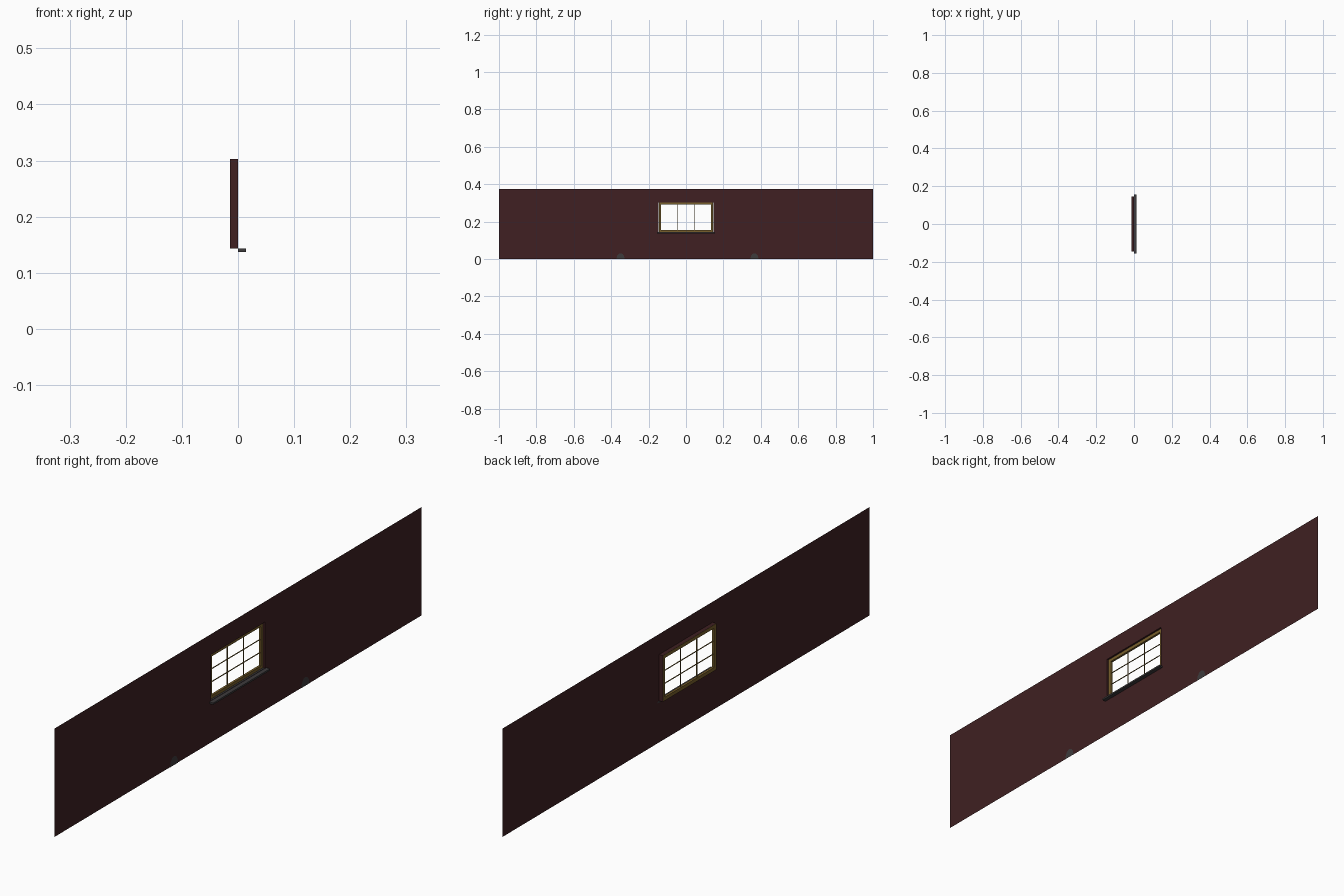
import bpy, bmesh, math

if "Cube" in bpy.data.objects:
    bpy.data.objects.remove(bpy.data.objects["Cube"])

def mat(name, c):
    m = bpy.data.materials.new(name)
    m.diffuse_color = (*c, 1)
    m.use_nodes = True
    m.node_tree.nodes["Principled BSDF"].inputs["Base Color"].default_value = m.diffuse_color
    return m

WALL = mat("dark red wall", (0.050, 0.0145, 0.0160))
GOLD = mat("golden brown wood", (0.19, 0.115, 0.025))
GREY = mat("dark grey stone", (0.048, 0.044, 0.046))

def make(name, polys, m):
    bm = bmesh.new()
    for p in polys:
        bm.faces.new([bm.verts.new(v) for v in p])
    bmesh.ops.remove_doubles(bm, verts=bm.verts[:], dist=1e-6)
    me = bpy.data.meshes.new(name)
    bm.to_mesh(me)
    bm.free()
    me.materials.append(m)
    o = bpy.data.objects.new(name, me)
    bpy.context.collection.objects.link(o)
    return o

def box(name, lo, hi, m):
    bpy.ops.mesh.primitive_cube_add(size=1, location=[(a + b) / 2 for a, b in zip(lo, hi)])
    o = bpy.context.object
    o.name = name
    o.scale = [b - a for a, b in zip(lo, hi)]
    o.data.materials.append(m)
    return o

def rect(x, y, z0, z1):
    return [(x, -y, z0), (x, y, z0), (x, y, z1), (x, -y, z1)]

def bridge(a, b):
    return [(a[i], a[(i + 1) % 4], b[(i + 1) % 4], b[i]) for i in range(4)]

H, W, Z0, Z1, D = 0.374, 0.146, 0.143, 0.303, -0.014

# zero-thickness wall around the opening, and its reveal
make("wall", bridge(rect(0, 1, 0, H), rect(0, W, Z0, Z1)), WALL)
make("window_reveal", bridge(rect(0, W, Z0, Z1), rect(D, W, Z0, Z1)), WALL)

def ring(name, x0, x1, y, z0, z1, w, m):
    # closed rectangular frame with thickness
    r = [rect(x1, y, z0, z1), rect(x1, y - w, z0 + w, z1 - w),
         rect(x0, y - w, z0 + w, z1 - w), rect(x0, y, z0, z1)]
    make(name, sum((bridge(r[i], r[(i + 1) % 4]) for i in range(4)), []), m)

# golden window frame
e = 0.0005
ring("window_frame", D, -0.006, W - e, Z0 + e, Z1 - e, 0.012, GOLD)

# thin glazing bars, three by three panes
y, z0, z1, t = W - 0.0125, Z0 + 0.0125, Z1 - 0.0125, 0.001
for i in (1, 2):
    yy = -y + 2 * y * i / 3
    box(f"vertical_bar_{i}", (-0.0115, yy - t, z0), (-0.0085, yy + t, z1), GOLD)
    zz = z0 + (z1 - z0) * i / 3
    box(f"horizontal_bar_{i}", (-0.0115, -y, zz - t), (-0.0085, y, zz + t), GOLD)

# projecting sill, running back to the frame inside the opening
box("sill", (0, -0.155, 0.137), (0.014, 0.155, 0.143), GREY)
box("inner_sill", (-0.006, -W + e, Z0 + e), (0, W - e, Z0 + 0.002), GREY)

# small arched plates at the foot of the wall
for i, yc in enumerate((-0.35, 0.366)):
    arc = [(0.001, yc + 0.022 * math.cos(a * math.pi / 6), 0.031 * math.sin(a * math.pi / 6))
           for a in range(7)]
    make(f"foot_patch_{i}", [arc], GREY)
